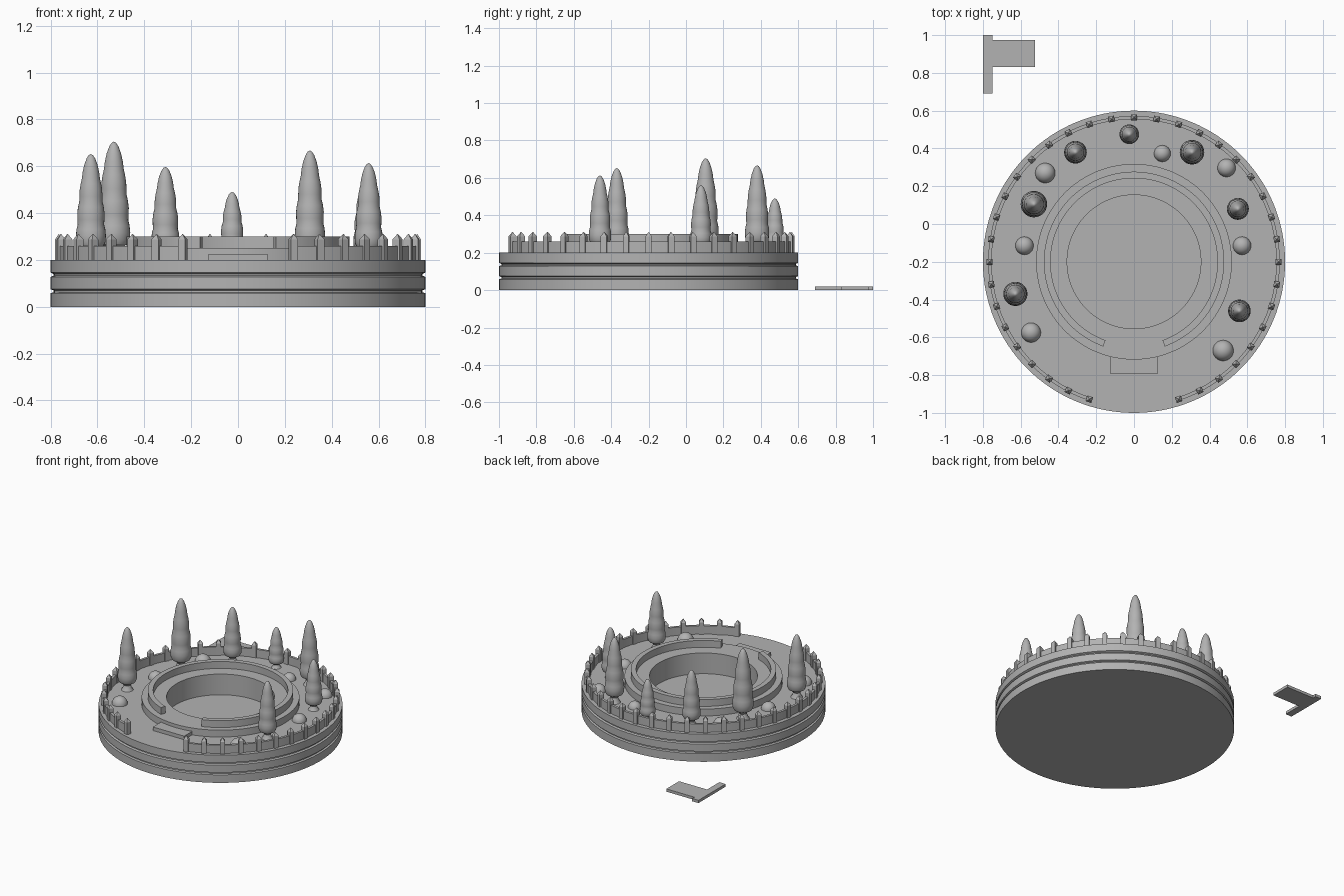
import bpy, bmesh, math
from mathutils import Matrix, Vector

if "Cube" in bpy.data.objects:
    bpy.data.objects.remove(bpy.data.objects["Cube"])

CY = -0.2  # centre of the round base

stone = bpy.data.materials.new("light_grey")
stone.diffuse_color = (0.45, 0.45, 0.45, 1)
stone.use_nodes = True
stone.node_tree.nodes["Principled BSDF"].inputs["Base Color"].default_value = stone.diffuse_color


def finish(name, bm, smooth=False, loc=(0, 0, 0)):
    bmesh.ops.remove_doubles(bm, verts=bm.verts, dist=1e-5)
    bmesh.ops.recalc_face_normals(bm, faces=bm.faces)
    me = bpy.data.meshes.new(name)
    bm.to_mesh(me)
    bm.free()
    me.materials.append(stone)
    ob = bpy.data.objects.new(name, me)
    ob.location = loc
    bpy.context.collection.objects.link(ob)
    if smooth:
        bpy.ops.object.select_all(action='DESELECT')
        ob.select_set(True)
        bpy.context.view_layer.objects.active = ob
        bpy.ops.object.shade_smooth_by_angle(angle=math.radians(30))
    return ob


def lathe(name, profile, loc, steps=32):
    """Spin an (r, z) profile about the vertical axis."""
    bm = bmesh.new()
    vs = [bm.verts.new((r, 0, z)) for r, z in profile]
    es = [bm.edges.new(p) for p in zip(vs, vs[1:])]
    bmesh.ops.spin(bm, geom=vs + es, cent=(0, 0, 0), axis=(0, 0, 1),
                   angle=2 * math.pi, steps=steps, use_merge=True)
    return finish(name, bm, True, loc)


def arc_wall(name, r0, r1, z0, z1, gap, steps):
    """Curved wall, open at the front by +-gap degrees."""
    bm = bmesh.new()
    half = 180 - gap
    rings = []
    for i in range(steps + 1):
        a = math.radians(-half + 2 * half * i / steps)
        s, c = math.sin(a), math.cos(a)
        rings.append([bm.verts.new((r * s, r * c, z))
                      for r, z in ((r0, z0), (r1, z0), (r1, z1), (r0, z1))])
    for a, b in zip(rings, rings[1:]):
        for k in range(4):
            bm.faces.new((a[k], a[(k + 1) % 4], b[(k + 1) % 4], b[k]))
    bm.faces.new(rings[0])
    bm.faces.new(rings[-1])
    return finish(name, bm, True, (0, CY, 0))


def prism(name, outline, z0, z1):
    bm = bmesh.new()
    f = bm.faces.new([bm.verts.new((x, y, z0)) for x, y in outline])
    top = bmesh.ops.extrude_face_region(bm, geom=[f])
    bmesh.ops.translate(bm, vec=(0, 0, z1 - z0),
                        verts=[v for v in top["geom"] if isinstance(v, bmesh.types.BMVert)])
    return finish(name, bm)


# Round base with two grooves, raised plinth and sunken pit
lathe("base", [(0, 0), (0.8, 0), (0.8, 0.058), (0.787, 0.062), (0.787, 0.07),
               (0.8, 0.075), (0.8, 0.128), (0.787, 0.133), (0.787, 0.14),
               (0.8, 0.146), (0.8, 0.2), (0.518, 0.2), (0.518, 0.25),
               (0.354, 0.25), (0.354, 0.1), (0, 0.1)], (0, CY, 0), 128)

# Inner ring wall, outer parapet and front step
arc_wall("inner_ring", 0.442, 0.477, 0.248, 0.3, 20, 96)
arc_wall("parapet", 0.754, 0.772, 0.198, 0.26, 17.5, 108)
prism("front_step", [(-0.125, -0.795), (0.125, -0.795), (0.125, -0.68), (-0.125, -0.68)],
      0.198, 0.226)

# Square posts with pointed caps along the parapet
bm = bmesh.new()
for i in range(-18, 19):
    rot = Matrix.Rotation(math.radians(9 * i), 4, 'Z')
    h = 0.016
    lo, hi = [[bm.verts.new(rot @ Vector((x, 0.765 + y, z)))
               for x, y in ((-h, -h), (h, -h), (h, h), (-h, h))] for z in (0.198, 0.288)]
    tip = bm.verts.new(rot @ Vector((0, 0.765, 0.312)))
    bm.faces.new(lo)
    for k in range(4):
        n = (k + 1) % 4
        bm.faces.new((lo[k], lo[n], hi[n], hi[k]))
        bm.faces.new((hi[k], hi[n], tip))
finish("parapet_posts", bm, loc=(0, CY, 0))

# Tall trees: flared foot, narrow waist, rippled tapering crown (radius, height fractions)
crown = [(0.62, 0), (0.45, 0.04), (0.36, 0.08), (0.55, 0.11), (0.85, 0.135), (0.97, 0.17),
         (1.0, 0.23), (0.96, 0.29), (0.88, 0.335), (0.9, 0.38), (0.91, 0.44), (0.86, 0.5),
         (0.77, 0.555), (0.77, 0.6), (0.75, 0.66), (0.68, 0.72), (0.6, 0.77), (0.55, 0.83),
         (0.44, 0.9), (0.28, 0.96), (0.14, 0.99), (0, 1)]
for x, y, r, top in ((-0.31, 0.38, 0.06, 0.597), (-0.53, 0.105, 0.07, 0.705),
                     (-0.628, -0.37, 0.064, 0.652), (-0.025, 0.475, 0.052, 0.49),
                     (0.307, 0.38, 0.065, 0.667), (0.55, 0.08, 0.058, 0.56),
                     (0.558, -0.46, 0.06, 0.613)):
    lathe("tree", [(r * a, (top - 0.2) * b) for a, b in crown], (x, y, 0.2), 28)

# Round bushes
for x, y, r in ((-0.47, 0.27, 0.053), (-0.58, -0.115, 0.048), (-0.545, -0.575, 0.052),
                (0.15, 0.373, 0.044), (0.49, 0.297, 0.048), (0.572, -0.115, 0.048),
                (0.472, -0.67, 0.055)):
    dome = [(r * math.cos(math.pi * k / 16), r * math.sin(math.pi * k / 16)) for k in range(8)]
    lathe("bush", dome + [(0, r)], (x, y, 0.2), 24)

# Loose flat plate lying beside the base
prism("loose_plate", [(-0.8, 0.69), (-0.75, 0.69), (-0.75, 0.83), (-0.525, 0.83),
                      (-0.525, 0.975), (-0.75, 0.975), (-0.75, 1.0), (-0.8, 1.0)], 0, 0.02)
